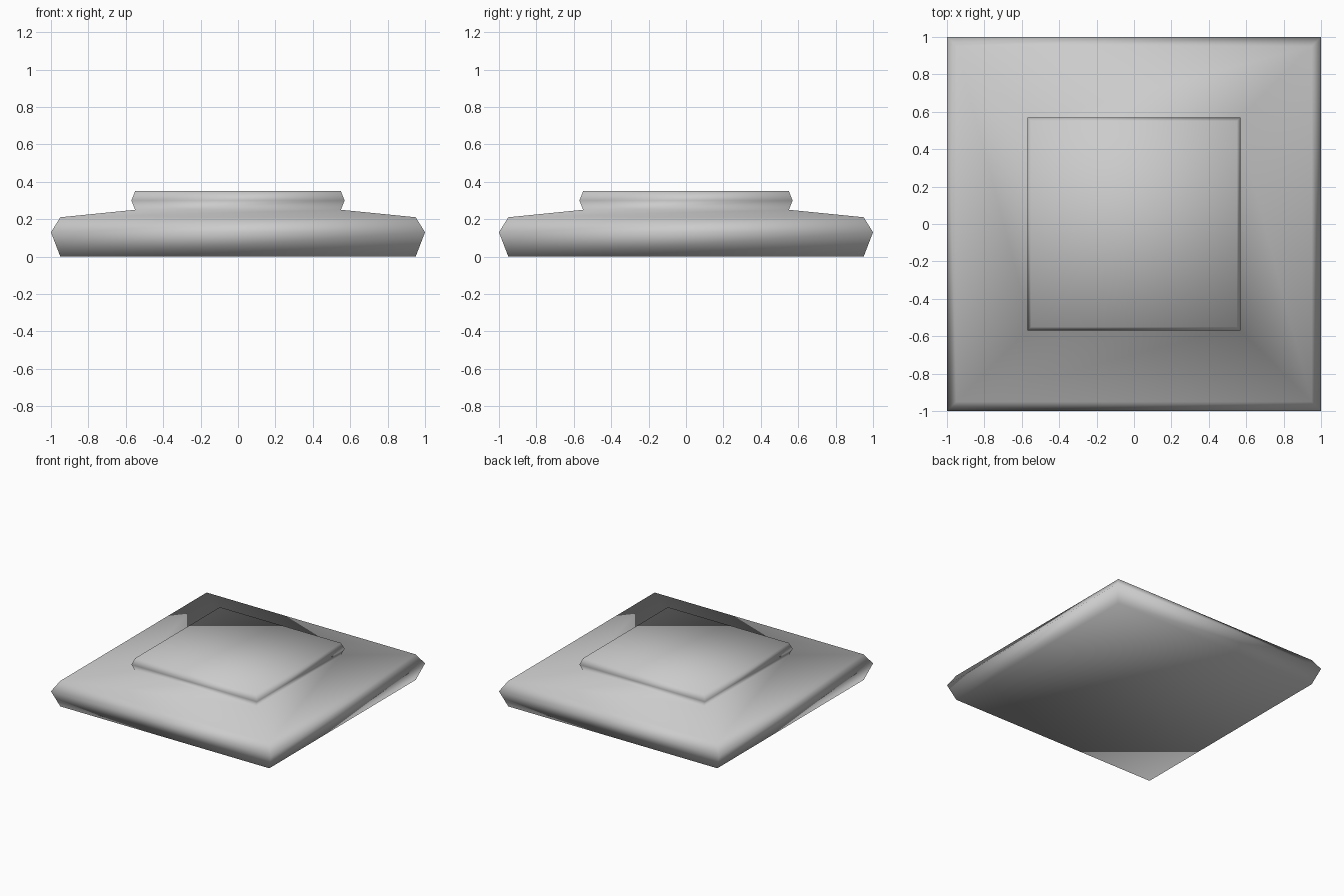
import bpy
import bmesh

cube = bpy.data.objects.get("Cube")
if cube:
    bpy.data.objects.remove(cube, do_unlink=True)

# Single stone grey
stone = bpy.data.materials.new("light_grey")
stone.use_nodes = True
grey = (0.6, 0.6, 0.6, 1)
stone.diffuse_color = grey
stone.node_tree.nodes["Principled BSDF"].inputs["Base Color"].default_value = grey

# Moulding profile from the bottom up: half width, height
PROFILE = [(0.95, 0), (1, 0.13), (0.95, 0.21), (0.55, 0.25), (0.57, 0.30), (0.55, 0.35)]
CORNERS = [(-1, -1), (1, -1), (1, 1), (-1, 1)]

# Square rings joined into a stepped plinth, capped at both ends
bm = bmesh.new()
rings = [[bm.verts.new((x * w, y * w, z)) for x, y in CORNERS] for w, z in PROFILE]
for low, high in zip(rings, rings[1:]):
    for i in range(4):
        j = (i + 1) % 4
        bm.faces.new((low[i], low[j], high[j], high[i]))
bm.faces.new(rings[0][::-1])
bm.faces.new(rings[-1])

# Softly shaded all over, including the corners
for face in bm.faces:
    face.smooth = True
mesh = bpy.data.meshes.new("stepped_plinth")
bm.to_mesh(mesh)
bm.free()
mesh.materials.append(stone)
bpy.context.collection.objects.link(bpy.data.objects.new("stepped_plinth", mesh))
